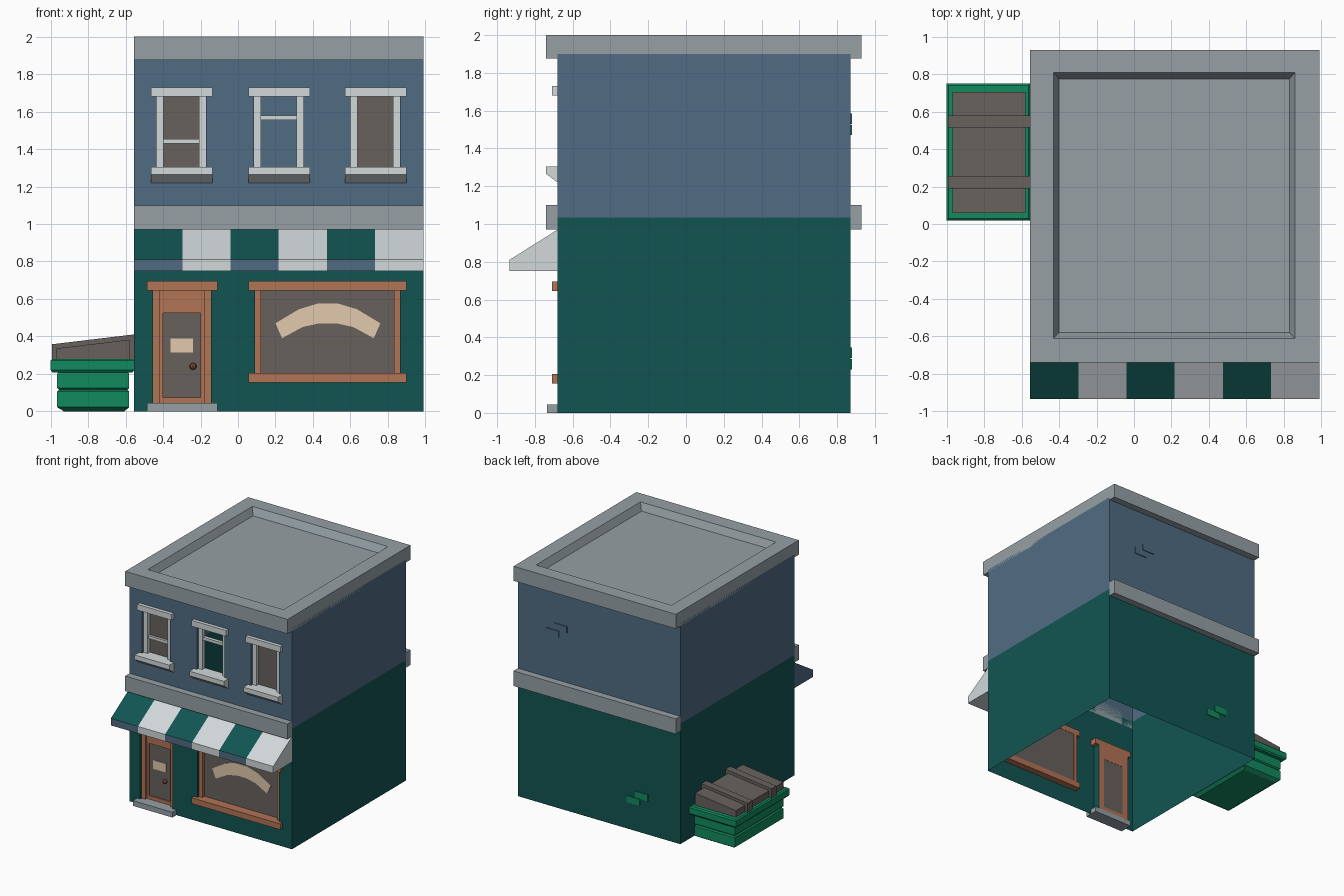
import bpy, bmesh, math

if "Cube" in bpy.data.objects:
    bpy.data.objects.remove(bpy.data.objects["Cube"])

def mat(name, r, g, b):
    m = bpy.data.materials.new(name)
    m.diffuse_color = [((c / 255 + 0.055) / 1.055) ** 2.4 for c in (r, g, b)] + [1]
    m.use_nodes = True
    m.node_tree.nodes["Principled BSDF"].inputs["Base Color"].default_value = m.diffuse_color
    return m

BLUE = mat("slate_blue", 80, 108, 131)
TEAL = mat("dark_teal", 17, 85, 82)
GREY = mat("stone_grey", 150, 160, 165)
LIGHT = mat("light_grey", 210, 216, 218)
BROWN = mat("dark_brown", 103, 97, 92)
TERRA = mat("terracotta", 178, 115, 86)
CREAM = mat("cream", 226, 202, 173)
GREEN = mat("bin_green", 18, 138, 95)
RUST = mat("dark_terracotta", 125, 72, 48)

X0, X1, Y0, Y1 = -0.555, 0.99, -0.68, 0.87   # wall limits
FLOOR = 1.035                                # colour change height
DEEP = -0.62                                 # back of the openings

def finish(name, bm, *mats, normals=True):
    if normals:
        bmesh.ops.recalc_face_normals(bm, faces=bm.faces)
    me = bpy.data.meshes.new(name)
    bm.to_mesh(me)
    bm.free()
    for m in mats:
        me.materials.append(m)
    ob = bpy.data.objects.new(name, me)
    bpy.context.collection.objects.link(ob)
    return ob

def face(bm, pts, mi=0):
    f = bm.faces.new([bm.verts.new(p) for p in pts])
    f.material_index = mi

def prism(name, pts, offset, m):
    """Extrude a flat outline by an offset vector."""
    bm = bmesh.new()
    n = len(pts)
    a = [bm.verts.new(p) for p in pts]
    b = [bm.verts.new([p[i] + offset[i] for i in range(3)]) for p in pts]
    bm.faces.new(a)
    bm.faces.new(b[::-1])
    for i in range(n):
        bm.faces.new((a[i], a[(i + 1) % n], b[(i + 1) % n], b[i]))
    return finish(name, bm, m)

def box(name, x0, x1, y0, y1, z0, z1, m):
    return prism(name, [(x0, y0, z0), (x1, y0, z0), (x1, y1, z0), (x0, y1, z0)],
                 (0, 0, z1 - z0), m)

def loft(name, rings, m, bottom=True):
    """Stack of rectangles (x0, x1, y0, y1, z) joined by side faces."""
    bm = bmesh.new()
    loops = [[bm.verts.new(p) for p in ((a, c, z), (b, c, z), (b, d, z), (a, d, z))]
             for a, b, c, d, z in rings]
    for p, q in zip(loops, loops[1:]):
        for i in range(4):
            j = (i + 1) % 4
            bm.faces.new((p[i], p[j], q[j], q[i]))
    bm.faces.new(loops[-1])
    if bottom:
        bm.faces.new(loops[0][::-1])
    return finish(name, bm, m)

# Hollow walls with real openings and jambs
centres = (-0.3, 0.22, 0.735)
openings = [(c - 0.135, c + 0.13, 1.29, 1.69) for c in centres]
openings += [(-0.455, -0.145, 0.03, 0.66), (0.09, 0.865, 0.19, 0.66)]
xs = sorted({X0, X1} | {v for o in openings for v in o[:2]})
zs = sorted({0, FLOOR, 1.9} | {v for o in openings for v in o[2:]})
bm = bmesh.new()
for a, b in zip(xs, xs[1:]):
    for c, d in zip(zs, zs[1:]):
        mx, mz = (a + b) / 2, (c + d) / 2
        if not any(o[0] < mx < o[1] and o[2] < mz < o[3] for o in openings):
            face(bm, [(a, Y0, c), (b, Y0, c), (b, Y0, d), (a, Y0, d)], int(mz > FLOOR))
for a, b, c, d in openings:
    rim = [(a, c), (b, c), (b, d), (a, d)]
    for i in range(4):
        p, q = rim[i], rim[(i + 1) % 4]
        face(bm, [(p[0], Y0, p[1]), (p[0], DEEP, p[1]), (q[0], DEEP, q[1]), (q[0], Y0, q[1])],
             int(c > FLOOR))
corners = [(X1, Y0), (X1, Y1), (X0, Y1), (X0, Y0)]
for p, q in zip(corners, corners[1:]):
    for mi, (z0, z1) in enumerate(((0, FLOOR), (FLOOR, 1.9))):
        face(bm, [(*p, z0), (*q, z0), (*q, z1), (*p, z1)], mi)
bmesh.ops.remove_doubles(bm, verts=bm.verts, dist=0.0005)
finish("walls", bm, TEAL, BLUE)

# Roof cornice with sunken roof, and string courses front and back
loft("roof_cornice", [(X0 + .001, X1 - .001, Y0, Y1, 1.875), (X0, X1, -.74, .93, 1.875),
                      (X0, X1, -.74, .93, 2), (-.43, .86, -.61, .81, 2),
                      (-.40, .83, -.58, .775, 1.94)], GREY, bottom=False)
box("front_band", X0, X1, -.74, Y0, .97, 1.10, GREY)
box("back_band", X0, X1, Y1, .93, .97, 1.10, GREY)

# Upper windows
for i, c in enumerate(centres):
    box("window_lintel", c - .165, c + .165, -.71, DEEP, 1.68, 1.73, LIGHT)
    prism("window_sill", [(c - .165, y, z) for y, z in
          ((DEEP, 1.305), (-.74, 1.305), (-.74, 1.265), (Y0, 1.22), (DEEP, 1.22))],
          (.33, 0, 0), LIGHT)
    for x in (c - .135, c + .093):
        box("window_post", x, x + .037, -.66, DEEP, 1.29, 1.69, LIGHT)
    if i != 1:
        box("window_glass", c - .1, c + .095, -.63, -.622, 1.29, 1.69, BROWN)
    if i < 2:
        z = (1.43, 1.555)[i]
        box("window_sash_bar", c - .1, c + .095, -.65, DEEP, z, z + .025, LIGHT)

# Shop window with arched banner plate
box("shop_lintel", .055, .9, -.71, DEEP, .645, .695, TERRA)
box("shop_sill", .055, .9, -.71, DEEP, .155, .205, TERRA)
for x in (.09, .832):
    box("shop_post", x, x + .033, -.66, DEEP, .19, .66, TERRA)
box("shop_glass", .12, .835, -.63, -.622, .19, .66, BROWN)
top = [(-.28, .47), (-.155, .545), (-.055, .575), (.055, .575), (.155, .545), (.28, .47)]
low = [(.245, .39), (.135, .45), (.045, .47), (-.045, .47), (-.135, .45), (-.245, .39)]
prism("shop_banner", [(.48 + x, -.638, z) for x, z in top + low], (0, .007, 0), CREAM)

# Door
box("door_lintel", -.485, -.11, -.71, DEEP, .645, .695, TERRA)
box("door_step", -.485, -.11, -.735, DEEP, 0, .045, GREY)
for x in (-.455, -.18):
    box("door_post", x, x + .035, -.66, DEEP, .03, .66, TERRA)
box("door_transom", -.42, -.18, -.645, DEEP, .55, .66, TERRA)
for x in (-.42, -.2):
    box("door_stile", x, x + .02, -.64, DEEP, .045, .55, TERRA)
for z0, z1 in ((.045, .075), (.525, .55)):
    box("door_rail", -.4, -.2, -.64, DEEP, z0, z1, TERRA)
box("door_glass", -.4, -.2, -.63, -.622, .075, .525, BROWN)
box("door_sign", -.36, -.24, -.638, -.631, .315, .39, CREAM)
bpy.ops.mesh.primitive_uv_sphere_add(segments=8, ring_count=6, radius=.019,
                                     location=(-.24, -.65, .24))
bpy.context.object.name = "door_knob"
bpy.context.object.data.materials.append(RUST)

# Striped awning
profile = [(Y0, .97), (-.935, .81), (-.935, .75), (Y0, .75)]
bm = bmesh.new()
step = (X1 - X0) / 6
for i in range(6):
    a, b = X0 + i * step, X0 + (i + 1) * step
    for k, (p, q) in enumerate(zip(profile, profile[1:])):
        face(bm, [(a, *p), (a, *q), (b, *q), (b, *p)], 1 if i % 2 else (0, 2, 2)[k])
face(bm, [(X0, *p) for p in profile], 2)
face(bm, [(X1, *p) for p in profile], 1)
bmesh.ops.remove_doubles(bm, verts=bm.verts, dist=0.0005)
finish("awning", bm, TEAL, LIGHT, BLUE)

# Loose bricks on the back wall
for x, z, m in ((-.19, .29, GREEN), (-.11, .23, GREEN), (.58, 1.53, BLUE), (.66, 1.47, BLUE)):
    box("brick", x - .06, x + .06, Y1 - .001, Y1 + .008, z, z + .055, m)

# Rubbish bin: ribbed body, rim, sloping lid with two straps
def ring(i, z):
    return (-1 + i, -.555 - i * .75, .02 + i, .75 - i, z)

loft("bin_body", [ring(i, z) for i, z in ((.07, 0), (.035, .022), (.035, .105), (.045, .115),
                                        (.035, .125), (.035, .2), (.045, .215))], GREEN)
loft("bin_rim", [ring(i, z) for i, z in ((.01, .208), (0, .22), (0, .27), (.01, .28))], GREEN)
for name, x0, x1, y0, y1, h in (("bin_lid", -.968, -.58, .06, .705, -.025),
                               ("lid_strap", -.992, X0, .19, .255, 0),
                               ("lid_strap", -.992, X0, .515, .58, 0)):
    za, zb = (.358 + (x + .992) * .12 + h for x in (x0, x1))
    prism(name, [(x0, y0, .27), (x1, y0, .27), (x1, y0, zb), (x0, y0, za)],
          (0, y1 - y0, 0), BROWN)
